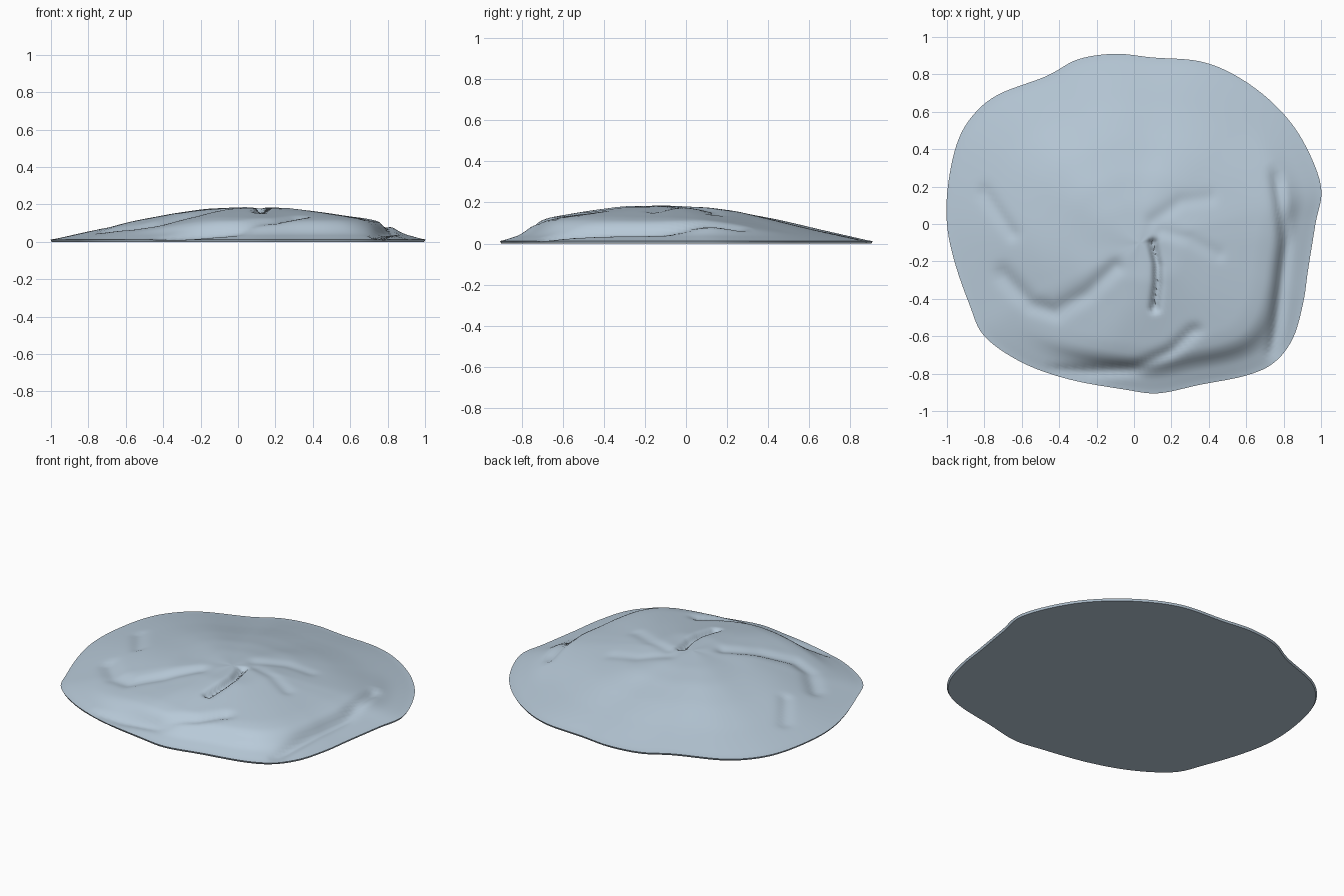
import bpy, bmesh, math
from mathutils import Vector

if "Cube" in bpy.data.objects:
    bpy.data.objects.remove(bpy.data.objects["Cube"])

# Outline of the rim, counter-clockwise from the right
OUTLINE = [(1, .2), (.97, 0), (.93, -.25), (.905, -.42), (.85, -.61), (.75, -.74), (.6, -.81),
           (.35, -.86), (.13, -.905), (-.05, -.885), (-.35, -.83), (-.6, -.74), (-.8, -.6),
           (-.88, -.43), (-.96, -.2), (-1, 0), (-.995, .2), (-.95, .42), (-.87, .57), (-.73, .69),
           (-.47, .79), (-.3, .88), (-.1, .91), (.1, .89), (.35, .87), (.55, .79), (.75, .64), (.9, .45)][::-1]
# Height profiles from centre to rim: gentle back-left side, steep front-right side
GENTLE = [(0, .185), (.2, .175), (.36, .155), (.55, .115), (.75, .065), (.9, .032), (1, .01)]
STEEP = [(0, .185), (.25, .18), (.45, .158), (.7, .128), (.79, .108), (.87, .045), (1, .01)]
# Fold lines: points, width, depth
FOLDS = [
    ([(.10, -.10), (.125, -.22), (.125, -.32), (.11, -.45)], .022, .035),
    ([(-.7, -.27), (-.55, -.43), (-.42, -.47), (-.25, -.37), (-.1, -.23)], .045, .018),
    ([(-.8, .17), (-.65, -.05)], .035, .012),
    ([(-.4, -.8), (0, -.77), (.2, -.68), (.32, -.57)], .035, .02),
    ([(.76, .25), (.81, -.1), (.78, -.35), (.745, -.68)], .03, .025),
    ([(.1, .02), (.25, .12), (.4, .14)], .04, .008),
    ([(.15, -.04), (.3, -.08), (.45, -.16)], .035, .008),
]
CENTRE = Vector((.03, -.1))
SUB, RINGS = 6, 56


def sample(profile, t):
    for (a, za), (b, zb) in zip(profile, profile[1:]):
        if t <= b:
            return za + (zb - za) * (t - a) / (b - a)
    return profile[-1][1]


def soft(profile, t):
    # averaged lookup rounds off the profile corners
    return sum(sample(profile, min(1, max(0, t + d))) for d in (-.03, -.015, 0, .015, .03)) / 5


def smooth(a, b, x):
    u = min(1, max(0, (x - a) / (b - a)))
    return u * u * (3 - 2 * u)


def line_distance(p, pts):
    best = 9
    for a, b in zip(pts, pts[1:]):
        a, b = Vector(a), Vector(b)
        d = b - a
        u = min(1, max(0, (p - a).dot(d) / d.length_squared))
        best = min(best, (p - a - d * u).length)
    return best


def height(p, t):
    d = p - CENTRE
    off = abs((math.degrees(math.atan2(d.y, d.x)) + 50 + 180) % 360 - 180)
    w = 1 - smooth(50, 100, off)
    z = soft(GENTLE, t) * (1 - w) + soft(STEEP, t) * w
    for pts, width, depth in FOLDS:
        z -= depth * math.exp(-(line_distance(p, pts) / width) ** 2)
    # faint swirl ripples
    swirl = math.atan2(d.y, d.x) * 5 + t * 7
    z += .003 * math.sin(swirl) * math.sin(math.pi * t)
    return max(z, .01)


# Smooth closed rim curve
n = len(OUTLINE)
P = [Vector(p) for p in OUTLINE]
rim = []
for i in range(n):
    a, b, c, d = P[i - 1], P[i], P[(i + 1) % n], P[(i + 2) % n]
    for k in range(SUB):
        u = k / SUB
        rim.append(.5 * (2 * b + (c - a) * u + (2 * a - 5 * b + 4 * c - d) * u * u
                         + (3 * b - a - 3 * c + d) * u ** 3))

# Domed top surface in rings, then a short rim edge and a flat underside
bm = bmesh.new()
top = bm.verts.new((*CENTRE, height(CENTRE, 0)))
rings = []
for r in range(1, RINGS + 1):
    t = r / RINGS
    ring = []
    for q in rim:
        p = CENTRE + (q - CENTRE) * t
        ring.append(bm.verts.new((p.x, p.y, height(p, t))))
    rings.append(ring)
rings.append([bm.verts.new((q.x * .993, q.y * .993, 0)) for q in rim])
m = len(rim)
for i in range(m):
    j = (i + 1) % m
    bm.faces.new((top, rings[0][i], rings[0][j]))
    for a, b in zip(rings, rings[1:]):
        bm.faces.new((a[i], b[i], b[j], a[j]))
bm.faces.new(rings[-1])
bmesh.ops.recalc_face_normals(bm, faces=bm.faces[:])

mesh = bpy.data.meshes.new("folded_mound")
bm.to_mesh(mesh)
bm.free()
obj = bpy.data.objects.new("folded_mound", mesh)
bpy.context.collection.objects.link(obj)
mat = bpy.data.materials.new("pale blue grey")
mat.diffuse_color = (.48, .59, .69, 1)
mat.use_nodes = True
mat.node_tree.nodes["Principled BSDF"].inputs["Base Color"].default_value = mat.diffuse_color
mesh.materials.append(mat)
bpy.context.view_layer.objects.active = obj
obj.select_set(True)
bpy.ops.object.shade_smooth_by_angle(angle=math.radians(50))
